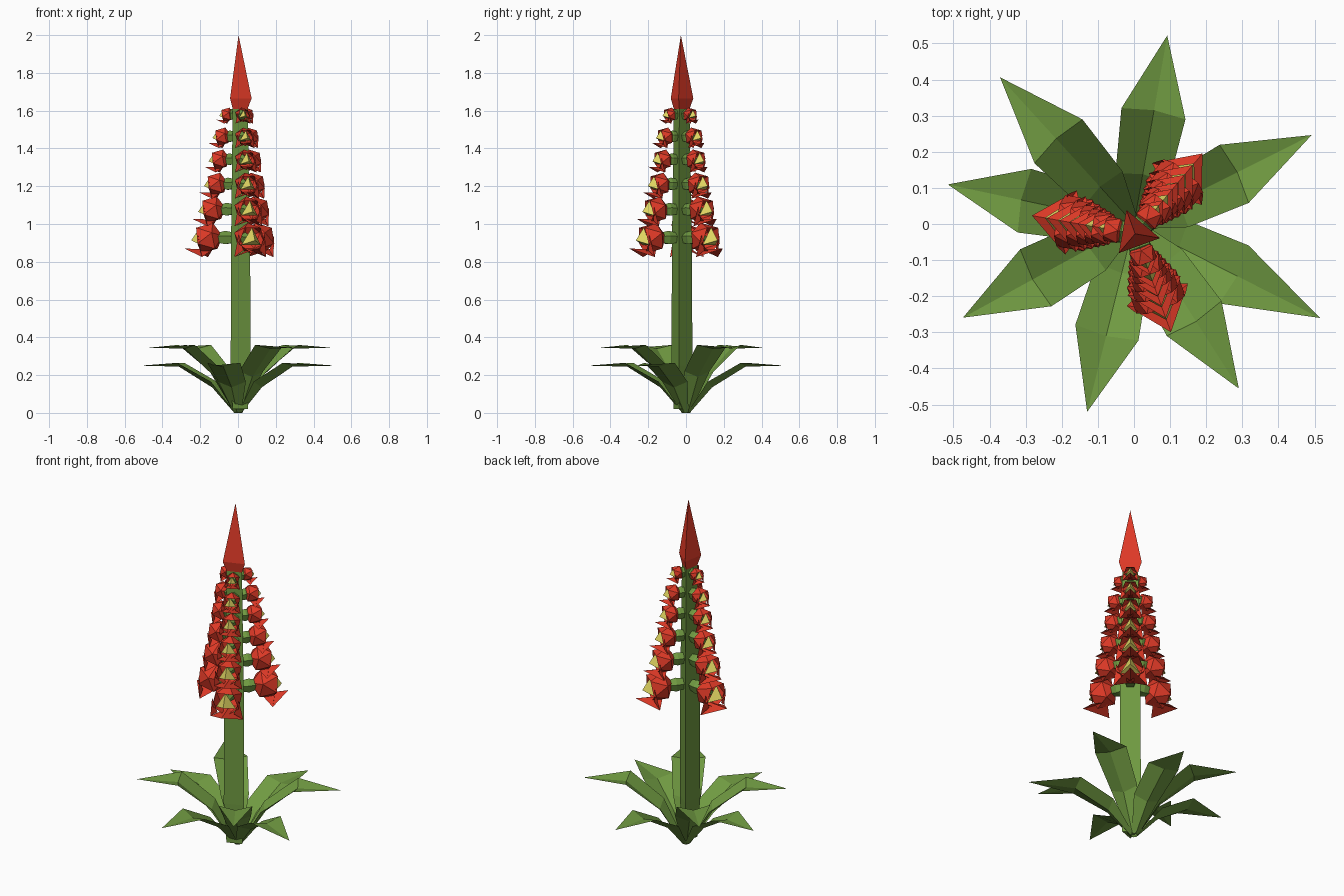
import bpy, bmesh, math
from mathutils import Vector, Matrix

if "Cube" in bpy.data.objects:
    bpy.data.objects.remove(bpy.data.objects["Cube"])

AX, AY = 0.003, -0.027          # the stem axis sits slightly off centre


def material(name, rgb):
    m = bpy.data.materials.new(name)
    m.diffuse_color = (*rgb, 1)
    m.use_nodes = True
    m.node_tree.nodes["Principled BSDF"].inputs["Base Color"].default_value = m.diffuse_color
    return m


GREEN = material("leaf green", (0.16, 0.32, 0.053))
RED = material("petal red", (0.74, 0.042, 0.02))
YELLOW = material("stamen yellow", (0.74, 0.66, 0.12))


def finish(name, bm, mat, fix=True):
    if fix:
        bmesh.ops.recalc_face_normals(bm, faces=bm.faces)
    me = bpy.data.meshes.new(name)
    bm.to_mesh(me)
    bm.free()
    me.materials.append(mat)
    ob = bpy.data.objects.new(name, me)
    bpy.context.collection.objects.link(ob)
    return ob


def lathe(bm, sections, n, start, mat, twist=0, cap_start=True, cap_end=True):
    """Join n-sided rings (distance, radius) along local z; radius 0 is a point."""
    rings = []
    for k, (d, r) in enumerate(sections):
        a0 = math.radians(start + twist * k)
        if r == 0:
            rings.append([bm.verts.new(mat @ Vector((0, 0, d)))])
        else:
            rings.append([bm.verts.new(mat @ Vector((r * math.cos(a0 + i * math.tau / n),
                                                     r * math.sin(a0 + i * math.tau / n), d)))
                          for i in range(n)])
    for A, B in zip(rings, rings[1:]):
        for i in range(n):
            j = (i + 1) % n
            if len(A) == 1:
                bm.faces.new((A[0], B[i], B[j]))
            elif len(B) == 1:
                bm.faces.new((A[i], A[j], B[0]))
            elif twist:
                bm.faces.new((A[i], A[j], B[i]))
                bm.faces.new((A[j], B[j], B[i]))
            else:
                bm.faces.new((A[i], A[j], B[j], B[i]))
    if cap_start and len(rings[0]) > 1:
        bm.faces.new(rings[0][::-1])
    if cap_end and len(rings[-1]) > 1:
        bm.faces.new(rings[-1])
    return rings


axis = Matrix.Translation((AX, AY, 0))

# three-sided stem and closed bud at the top
bm = bmesh.new()
lathe(bm, [(0.02, 0.05), (0.25, 0.065), (0.9, 0.062), (1.63, 0.048)], 3, -10, axis)
finish("stem", bm, GREEN)
bm = bmesh.new()
lathe(bm, [(1.6, 0.045), (1.665, 0.07), (2.0, 0)], 3, -10, axis)
finish("top_bud", bm, RED)


# leaves: creased strips with a shoulder and a pointed tip
def leaf(name, angle, length, high):
    mid_z, sh_z, tip_z = (0.22, 0.36, 0.345) if high else (0.165, 0.265, 0.25)
    rot = Matrix.Rotation(math.radians(angle), 4, 'Z')
    rows = [(0.01, 0.02, 0.0, 0.0), (0.13, 0.075, mid_z, 0.03), (0.31, 0.09, sh_z, 0.02)]
    bm = bmesh.new()
    prev = None
    for r, w, z, dip in rows:
        row = [bm.verts.new(rot @ Vector(c)) for c in
               ((r, -w, z), (r + 0.01, 0, z - dip), (r, w, z))]
        if prev:
            for i in (0, 1):
                bm.faces.new((prev[i], row[i], row[i + 1], prev[i + 1]))
        prev = row
    tip = bm.verts.new(rot @ Vector((length, 0, tip_z)))
    for i in (0, 1):
        bm.faces.new((prev[i], tip, prev[i + 1]))
    finish(name, bm, GREEN, False)


for i, (a, l) in enumerate([(80, 0.53), (168, 0.527), (256, 0.536), (333.2, 0.577)]):
    leaf(f"lower_leaf_{i + 1}", a, l, False)
for i, (a, l) in enumerate([(26.6, 0.55), (132.4, 0.55), (208.7, 0.54), (302.5, 0.54)]):
    leaf(f"upper_leaf_{i + 1}", a, l, True)


# bell flowers: local x points away from the stem
def flower(name, angle, z, s):
    out = 0.2 * s - 0.03
    base = axis @ Matrix.Rotation(math.radians(angle), 4, 'Z') @ Matrix.Translation((0, 0, z))
    lay = Matrix(((0, 0, 1, 0), (1, 0, 0, 0), (0, 1, 0, 0), (0, 0, 0, 1)))  # z axis -> x axis
    # green calyx
    bm = bmesh.new()
    lathe(bm, [(0.015, 0.02 + 0.008 * s), (0.02 + out * 0.3, 0.025 + 0.014 * s),
               (out, 0.015)], 5, 90, base @ lay)
    finish(name + "_calyx", bm, GREEN)
    # red faceted bell, open at the outer end
    body = base @ Matrix.Translation((out, 0, 0)) @ Matrix.Rotation(math.radians(8), 4, 'Y') \
        @ Matrix.Scale(s, 4) @ lay
    bm = bmesh.new()
    lathe(bm, [(-0.085, 0), (-0.042, 0.076), (0.042, 0.076)], 5, 54, body,
          twist=36, cap_end=False)
    finish(name + "_bell", bm, RED)
    # drooping lower lip with a raised middle ridge
    lip = base @ Matrix.Translation((out, 0, 0)) @ Matrix.Scale(s, 4)
    bm = bmesh.new()
    back, tip = [bm.verts.new(lip @ Vector(c)) for c in ((-0.03, 0, -0.06), (0.12, 0, -0.055))]
    for sy in (1, -1):
        side, rim = [bm.verts.new(lip @ Vector(c)) for c in
                     ((0.01, sy * 0.09, -0.1), (0.035, sy * 0.074, 0.018))]
        bm.faces.new((back, tip, side))
        low = bm.verts.new(lip @ Vector((0.03, sy * 0.045, -0.065)))
        bm.faces.new((rim, low, side))
    finish(name + "_lip", bm, RED, False)
    # three-sided yellow stamen in the mouth
    bm = bmesh.new()
    lathe(bm, [(0.03, 0.062), (0.085, 0)], 3, 90, body)
    finish(name + "_stamen", bm, YELLOW)


levels = [(0.925, 1.0), (1.075, 0.87), (1.21, 0.76), (1.34, 0.67), (1.462, 0.6), (1.578, 0.47)]
for c, angle in enumerate((50, 170, 290)):
    for k, (z, s) in enumerate(levels):
        flower(f"flower_{c + 1}_{k + 1}", angle, z, s)
